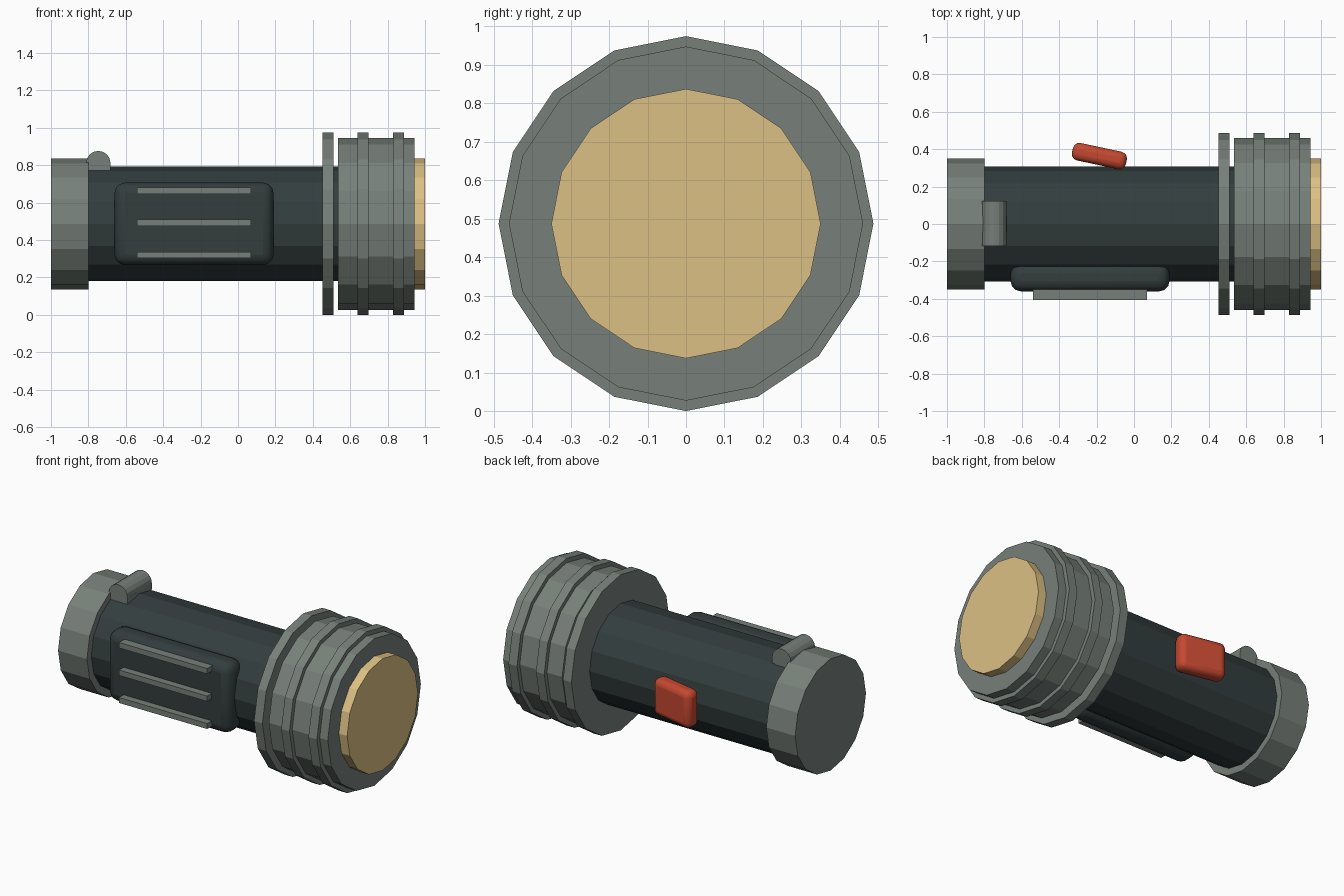
import bpy
from math import radians

cube = bpy.data.objects.get("Cube")
if cube:
    bpy.data.objects.remove(cube, do_unlink=True)


def material(name, rgb):
    m = bpy.data.materials.new(name)
    m.use_nodes = True
    m.diffuse_color = (*rgb, 1)
    m.node_tree.nodes["Principled BSDF"].inputs["Base Color"].default_value = (*rgb, 1)
    return m


GREY = material("metal grey", (0.185, 0.215, 0.195))
DARK = material("dark casing", (0.033, 0.047, 0.048))
TAN = material("lens tan", (0.72, 0.53, 0.23))
RED = material("switch red", (0.56, 0.065, 0.03))

AXIS_Z = 0.487


def finish(name, mat):
    ob = bpy.context.object
    ob.name = name
    ob.data.materials.append(mat)
    return ob


def barrel(name, x0, x1, radius, mat):
    """Sixteen-sided cylinder along the torch axis."""
    bpy.ops.mesh.primitive_cylinder_add(
        vertices=16, radius=radius, depth=x1 - x0,
        location=((x0 + x1) / 2, 0, AXIS_Z), rotation=(0, radians(90), 0))
    return finish(name, mat)


def box(name, centre, size, mat, bevel=0, turn=0):
    bpy.ops.mesh.primitive_cube_add(size=1, location=centre)
    ob = finish(name, mat)
    ob.scale = size
    bpy.ops.object.transform_apply(location=False, rotation=False, scale=True)
    ob.rotation_euler.z = radians(turn)
    if bevel:
        mod = ob.modifiers.new("rounded", "BEVEL")
        mod.width = bevel
        mod.segments = 3
        bpy.ops.object.shade_smooth_by_angle(angle=radians(35))
    return ob


# Main barrel, tail cap and lens
barrel("body_tube", -0.9, 0.6, 0.307, DARK)
barrel("tail_cap", -1.0, -0.8, 0.35, GREY)
barrel("lens", 0.9, 1.0, 0.35, TAN)

# Head with raised rings and a separate rear flange
barrel("head", 0.535, 0.943, 0.46, GREY)
for i, (start, end) in enumerate([(0.452, 0.51), (0.64, 0.697), (0.828, 0.887)]):
    barrel("rear_flange" if i == 0 else f"head_ring_{i}", start, end, 0.487, GREY)

# Grip panel on the front with three ridges
box("grip_panel", (-0.235, -0.285, AXIS_Z), (0.85, 0.15, 0.44), DARK, 0.055)
for i in (-1, 0, 1):
    box(f"grip_ridge_{i + 2}", (-0.235, -0.372, AXIS_Z + 0.005 + i * 0.172),
        (0.61, 0.066, 0.034), GREY)

# Switch on the back, slightly tilted
box("switch", (-0.185, 0.363, AXIS_Z), (0.295, 0.095, 0.23), RED, 0.035, -12)

# Roller catch on top beside the tail cap
bpy.ops.mesh.primitive_cylinder_add(
    vertices=16, radius=0.065, depth=0.24,
    location=(-0.747, 0.003, 0.812), rotation=(radians(90), 0, 0))
finish("catch_roller", GREY)
box("catch_base", (-0.747, 0.003, 0.793), (0.13, 0.24, 0.04), GREY)
